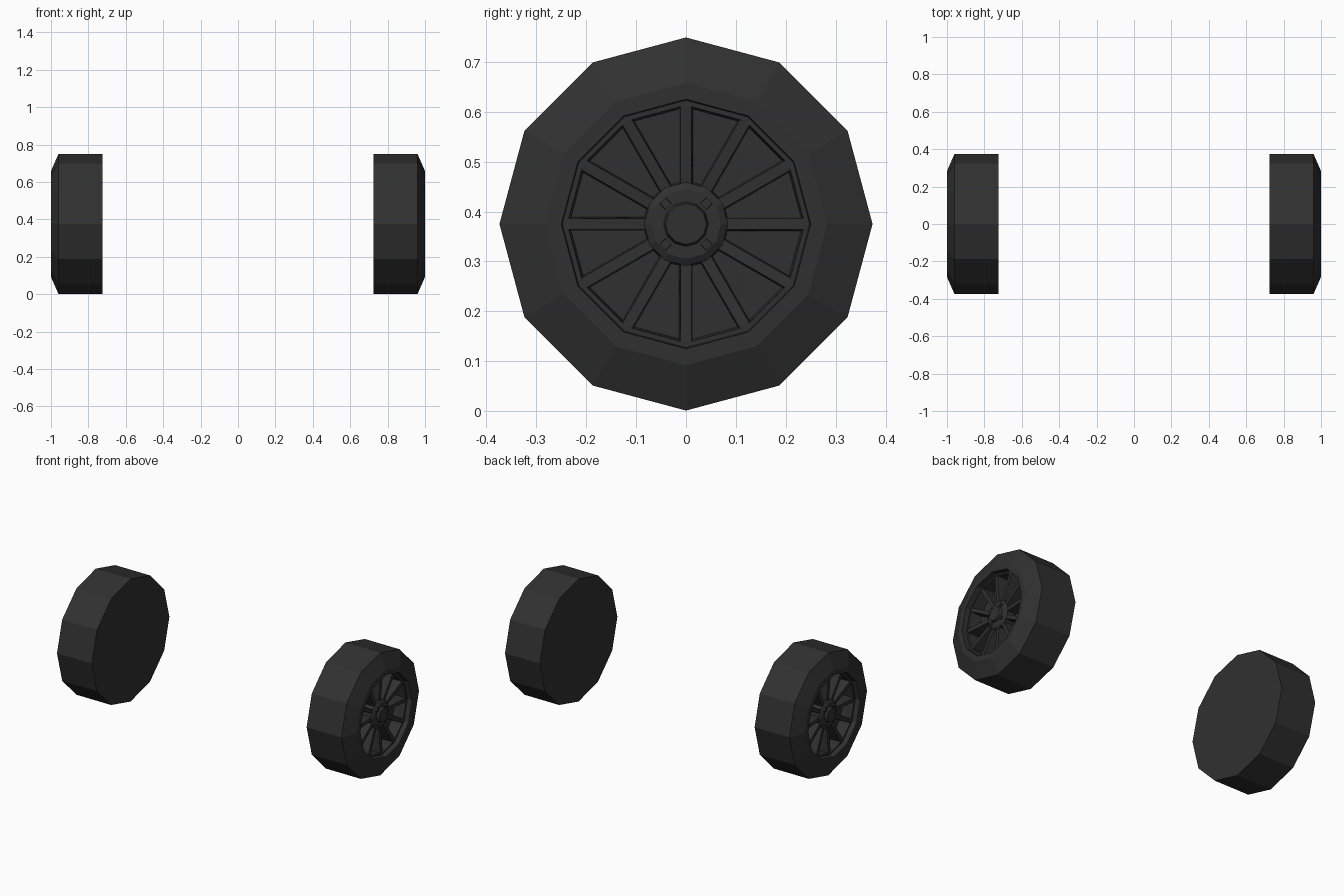
import bpy, bmesh, math
from mathutils import Matrix, Vector

if "Cube" in bpy.data.objects:
    bpy.data.objects.remove(bpy.data.objects["Cube"])

SIDES = 12
CENTRE_Z = 0.375

rubber = bpy.data.materials.new("dark_rubber")
rubber.diffuse_color = (0.03, 0.03, 0.031, 1)
rubber.use_nodes = True
rubber.node_tree.nodes["Principled BSDF"].inputs["Base Color"].default_value = rubber.diffuse_color


def finish(bm, name, turn):
    """Turn the part to its side of the axle and make it an object."""
    place = Matrix.Translation((0, 0, CENTRE_Z)) @ Matrix.Rotation(turn, 4, 'Z')
    bmesh.ops.recalc_face_normals(bm, faces=bm.faces)
    bm.transform(place)
    mesh = bpy.data.meshes.new(name)
    bm.to_mesh(mesh)
    bm.free()
    mesh.materials.append(rubber)
    obj = bpy.data.objects.new(name, mesh)
    bpy.context.collection.objects.link(obj)


def lathe(profile, name, turn):
    """Spin (x, radius) points around the x axle with flat sides; cap both ends."""
    bm = bmesh.new()
    rings = []
    for x, r in profile:
        rings.append([bm.verts.new((x, r * math.sin(k * math.tau / SIDES),
                                    r * math.cos(k * math.tau / SIDES)))
                      for k in range(SIDES)])
    for a, b in zip(rings, rings[1:]):
        for k in range(SIDES):
            n = (k + 1) % SIDES
            bm.faces.new((a[k], a[n], b[n], b[k]))
    bm.faces.new(rings[0])
    bm.faces.new(rings[-1])
    finish(bm, name, turn)


def radial_bars(count, start, inner, outer, name, turn):
    """Repeat a tapered bar; each end is (radius, half width, back x, front x)."""
    bm = bmesh.new()
    for k in range(count):
        rot = Matrix.Rotation(start + k * math.tau / count, 4, 'X')
        ends = []
        for r, w, back, front in (inner, outer):
            pts = ((back, -w * 1.25), (back, w * 1.25), (front, w), (front, -w))
            ends.append([bm.verts.new(rot @ Vector((x, y, r))) for x, y in pts])
        a, b = ends
        bm.faces.new(a)
        bm.faces.new(b)
        for i in range(4):
            j = (i + 1) % 4
            bm.faces.new((a[i], a[j], b[j], b[i]))
    finish(bm, name, turn)


for side, turn in (("right", 0), ("left", math.pi)):
    # Tyre with shoulder, flat sidewall, rim lip and recessed dish, closed at the back
    lathe([(0.725, 0.374), (0.96, 0.374), (1.0, 0.283), (1.0, 0.25),
           (0.97, 0.248), (0.97, 0.238), (0.90, 0.234)], side + "_tyre", turn)
    # Twelve thin spokes
    radial_bars(12, 0, (0.06, 0.011, 0.895, 0.955), (0.242, 0.011, 0.895, 0.969),
                side + "_spokes", turn)
    # Stepped hub with centre cap
    lathe([(0.895, 0.087), (0.957, 0.084), (0.966, 0.070), (0.966, 0.045),
           (0.982, 0.041)], side + "_hub", turn)
    # Four wheel nuts
    radial_bars(4, math.pi / 4, (0.049, 0.008, 0.96, 0.975),
                (0.066, 0.008, 0.96, 0.975), side + "_wheel_nuts", turn)
